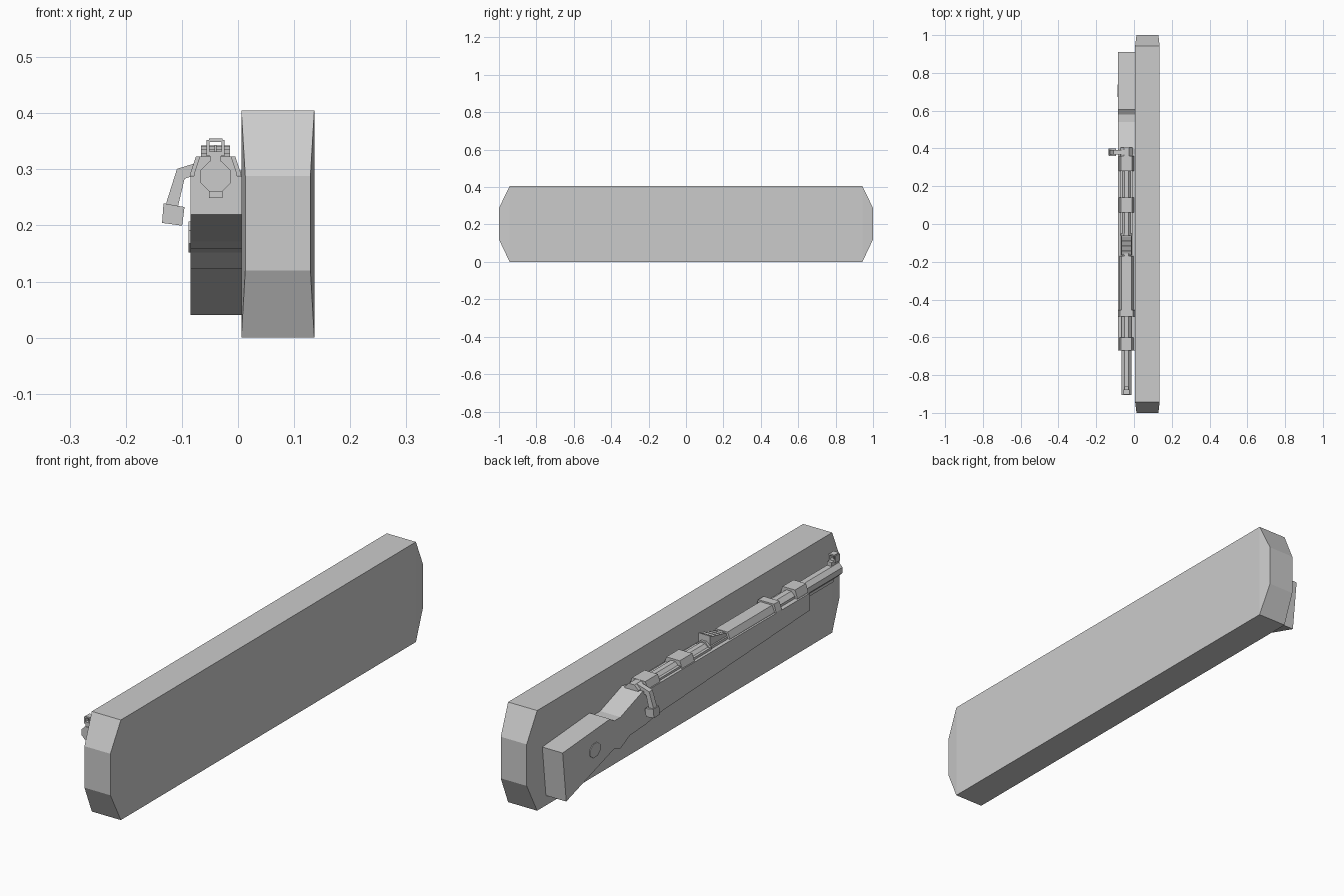
import bpy, math
from mathutils import Vector

if "Cube" in bpy.data.objects:
    bpy.data.objects.remove(bpy.data.objects["Cube"])

CX = -0.04  # centreline of the rifle


def mesh(name, verts, faces):
    me = bpy.data.meshes.new(name)
    me.from_pydata([tuple(v) for v in verts], [], faces)
    me.validate()
    ob = bpy.data.objects.new(name, me)
    bpy.context.collection.objects.link(ob)
    return ob


def loft(name, rings):
    n = len(rings[0])
    faces = [list(range(n))[::-1], [(len(rings) - 1) * n + i for i in range(n)]]
    for r in range(len(rings) - 1):
        for i in range(n):
            j = (i + 1) % n
            faces.append([r * n + i, r * n + j, (r + 1) * n + j, (r + 1) * n + i])
    ob = mesh(name, [v for ring in rings for v in ring], faces)
    import bmesh
    bm = bmesh.new()
    bm.from_mesh(ob.data)
    bmesh.ops.recalc_face_normals(bm, faces=bm.faces)
    bm.to_mesh(ob.data)
    bm.free()
    return ob


def side_profile(name, yz, x0, x1):
    return loft(name, [[(x, y, z) for y, z in yz] for x in (x0, x1)])


def front_profile(name, xz, y0, y1):
    return loft(name, [[(x, y, z) for x, z in xz] for y in (y0, y1)])


def box(name, x0, x1, y0, y1, z0, z1):
    return front_profile(name, [(x0, z0), (x1, z0), (x1, z1), (x0, z1)], y0, y1)


def tube(name, r, z, y0, y1, n=8):
    k = r / math.cos(math.pi / n)
    pts = [(CX + k * math.cos((i + .5) * 2 * math.pi / n),
            z + k * math.sin((i + .5) * 2 * math.pi / n)) for i in range(n)]
    return front_profile(name, pts, y0, y1)


def band(name, y0, y1, half=0.045, top=0.323):
    c = half - 0.01
    front_profile(name, [(CX - half, .25), (CX + half, .25), (CX + half, .293),
                         (CX + c, top), (CX - c, top), (CX - half, .293)], y0, y1)


# Backing board: chamfered ends that narrow slightly
def board_ring(y, z0, z1, inset):
    a, b = .006 + inset, .136 - inset
    return [(a, y, z0), (b, y, z0), (b, y, z1), (a, y, z1)]


loft("backing_board", [board_ring(-1, .12, .288, .007), board_ring(-.943, 0, .405, 0),
                       board_ring(.943, 0, .405, 0), board_ring(1, .12, .288, .007)])

# Wooden stock
side_profile("stock", [(.91, .245), (.887, .04), (.58, .136), (.54, .122), (.48, .152),
                       (.38, .158), (.296, .171), (-.67, .219), (-.67, .288),
                       (.37, .292), (.40, .298), (.54, .249), (.58, .249), (.607, .267)], -.085, .006)

# Stock disc
front = [(.705 + .036 * math.cos((i + .5) * math.pi / 4),
          .179 + .03 * math.sin((i + .5) * math.pi / 4)) for i in range(8)]
side_profile("stock_disc", front, -.088, -.08)

# Barrel, cleaning rod, receiver and bolt
tube("barrel", .027, .287, -.905, -.05)
box("cleaning_rod", CX - .012, CX + .012, -.87, -.6, .249, .265)
tube("receiver", .024, .288, -.06, .38)
tube("receiver_front_ring", .029, .288, -.165, -.05)
tube("bolt_rear", .031, .288, .36, .405)
for i, (y0, y1) in enumerate([(.06, .14), (.28, .36)]):
    band(f"receiver_ring_{i}", y0, y1, .04, .32)
for sx in (-1, 1):
    a, b = sorted((CX + sx * .022, CX + sx * .033))
    box("receiver_rail", a, b, -.06, .38, .27, .30)

# Handguard and bands
band("handguard", -.47, -.17, .037, .317)
band("rear_band", -.49, -.455)
band("nose_band", -.67, -.60, .038)

# Rear sight: stepped ramp
steps = [(-.165, .30)]
for i in range(4):
    y = -.165 + i * .026
    steps += [(y, .313 + i * .006), (y + .022, .322 + i * .0065)]
steps += [(-.06, .342), (-.06, .30)]
side_profile("rear_sight", steps, CX - .026, CX + .026)

# Front sight with open hood
box("front_sight_base", CX - .01, CX + .01, -.903, -.86, .308, .33)
box("front_sight_post", CX - .002, CX + .002, -.895, -.885, .328, .343)
for sx in (-1, 1):
    a, b = sorted((CX + sx * .011, CX + sx * .016))
    box("front_sight_side", a, b, -.903, -.875, .325, .352)
box("front_sight_floor", CX - .016, CX + .016, -.903, -.875, .324, .332)
box("front_sight_top", CX - .012, CX + .012, -.903, -.875, .349, .355)


# Bent bolt handle and knob
def square(x, z, ang, w, y=.38):
    d = Vector((math.cos(ang), 0, math.sin(ang))) * w
    c = Vector((x, y, z))
    h = Vector((0, w, 0))
    return [c - d - h, c + d - h, c + d + h, c - d + h]


loft("bolt_handle", [square(-.05, .308, math.radians(90), .011),
                     square(-.102, .292, math.radians(-52 + 180), .011),
                     square(-.118, .235, math.radians(168), .011)])
loft("bolt_knob", [square(-.114, .236, math.radians(170), .019),
                   square(-.1175, .202, math.radians(172), .018)])
